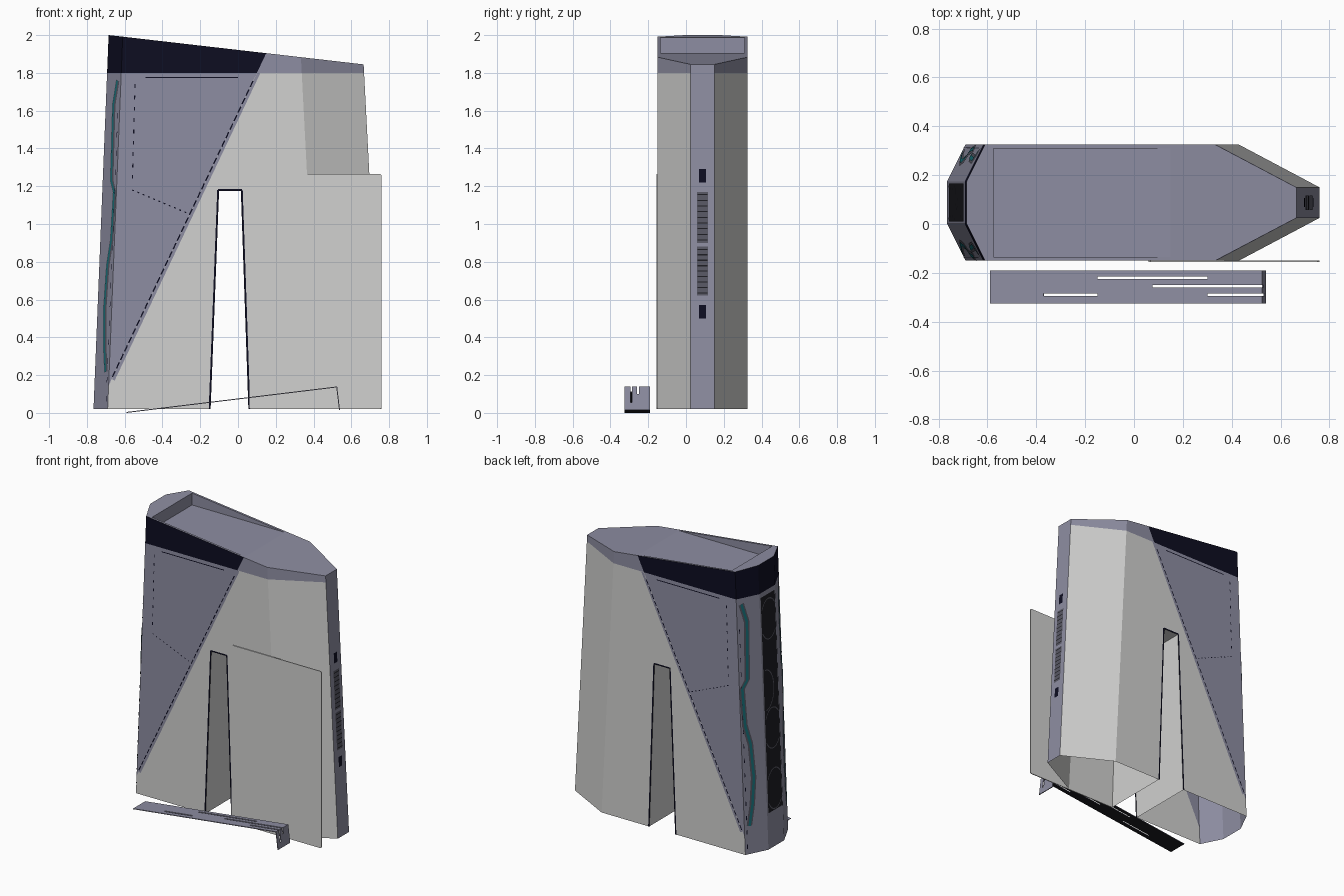
import bpy, bmesh, math
from mathutils import Vector

cube = bpy.data.objects.get("Cube")
if cube:
    bpy.data.objects.remove(cube)


def material(name, r, g, b):
    m = bpy.data.materials.new(name)
    m.use_nodes = True
    m.diffuse_color = (r, g, b, 1)
    m.node_tree.nodes["Principled BSDF"].inputs["Base Color"].default_value = (r, g, b, 1)
    return m


GREY = material("light grey", 0.64, 0.64, 0.63)
SLATE = material("slate", 0.27, 0.27, 0.36)
NAVY = material("dark navy", 0.004, 0.004, 0.015)
TEAL = material("teal", 0.01, 0.17, 0.2)
SHADE = material("deep slate", 0.1, 0.1, 0.13)
BLACK = material("near black", 0.012, 0.012, 0.016)

BASE, BAND, MID = 0.02, 1.8, 0.0875
FRONT, BACK = -0.15, 0.325


def finish(bm, name, *mats):
    me = bpy.data.meshes.new(name)
    bm.to_mesh(me)
    bm.free()
    for m in mats:
        me.materials.append(m)
    ob = bpy.data.objects.new(name, me)
    bpy.context.collection.objects.link(ob)
    return ob


def cut(bm, rule, co, no, **kw):
    faces = [f for f in bm.faces if rule(f)]
    geom = set(faces)
    for f in faces:
        geom.update(f.edges, f.verts)
    return bmesh.ops.bisect_plane(bm, geom=list(geom), dist=1e-5, plane_co=co, plane_no=no, **kw)


def roof_z(x):
    return 1.845 + (0.665 - x) * 0.115


def left_x(x, z):
    return x + 0.0404 * (z - BASE)


def right_x(x, z):
    return x - 0.052 * (z - BASE)


# ---- Tower shell: leaning eight-sided loft, open below ----
half = [(-0.765, 0.0), (-0.69, FRONT), (0.43, FRONT), (0.76, 0.025)]
plan = half + [(x, 2 * MID - y) for x, y in reversed(half)]
bm = bmesh.new()
rings = [[bm.verts.new(((left_x if x < 0 else right_x)(x, z), y, z)) for x, y in plan]
         for z in (BASE, 2.1)]
for i in range(8):
    j = (i + 1) % 8
    bm.faces.new((rings[0][i], rings[0][j], rings[1][j], rings[1][i]))
res = cut(bm, lambda f: True, (0.665, 0, 1.845), (0.115, 0, 1), clear_outer=True)
bmesh.ops.contextual_create(bm, geom=[e for e in res["geom_cut"] if isinstance(e, bmesh.types.BMEdge)])
bmesh.ops.recalc_face_normals(bm, faces=bm.faces)
bm.normal_update()


def is_roof(f):
    return abs(f.normal.z) > 0.5


def is_flank(f):
    return abs(f.normal.y) > 0.95


def beyond_seam(x, z):
    return (x - 0.1) * 2.11 < z - BAND


# Colour borders, notch edges and roof pocket edges
NOTCH = [(-0.15, BASE), (-0.105, 1.18), (0.02, 1.18), (0.06, BASE)]
cut(bm, lambda f: not is_roof(f), (0, 0, BAND), (0, 0, 1))
cut(bm, is_flank, (0.1, 0, BAND), (2.11, 0, -1))
for (xa, za), (xb, zb) in zip(NOTCH, NOTCH[1:]):
    cut(bm, is_flank, (xa, 0, za), (zb - za, 0, xa - xb))
PX0, PX1, PY0, PY1 = -0.575, 0.15, -0.135, 0.31
for x in (PX0, PX1):
    cut(bm, is_roof, (x, 0, 0), (1, 0, 0))
for y in (PY0, PY1):
    cut(bm, lambda f: is_roof(f) and PX0 < f.calc_center_median().x < PX1, (0, y, 0), (0, 1, 0))

drop = []
for f in bm.faces:
    c, n = f.calc_center_median(), f.normal
    f.material_index = 1
    if is_roof(f):
        if PX0 < c.x < PX1 and PY0 < c.y < PY1:
            drop.append(f)
    elif n.x < -0.5 or (is_flank(f) and beyond_seam(c.x, c.z)):
        f.material_index = 2 if c.z > BAND else 1
    elif n.x < 0.9 and c.z < BAND:
        f.material_index = 0
    lo = -0.15 + 0.0388 * (c.z - BASE)
    hi = 0.06 - 0.0345 * (c.z - BASE)
    if is_flank(f) and c.z < 1.18 and lo < c.x < hi:
        drop.append(f)
bmesh.ops.delete(bm, geom=drop, context="FACES")


def add(idx, *pts):
    bm.faces.new([bm.verts.new(p) for p in pts]).material_index = idx


# Tunnel lining
for (xa, za), (xb, zb) in zip(NOTCH, NOTCH[1:]):
    add(0, (xa, FRONT, za), (xb, FRONT, zb), (xb, BACK, zb), (xa, BACK, za))
# Roof pocket: level floor, end wall and tapering sides
z0, z1 = roof_z(PX1), roof_z(PX0)
add(1, (PX0, PY0, z0), (PX1, PY0, z0), (PX1, PY1, z0), (PX0, PY1, z0))
add(1, (PX0, PY0, z0), (PX0, PY1, z0), (PX0, PY1, z1), (PX0, PY0, z1))
for y in (PY0, PY1):
    add(1, (PX0, y, z0), (PX1, y, z0), (PX0, y, z1))
bmesh.ops.remove_doubles(bm, verts=bm.verts, dist=1e-4)
bmesh.ops.recalc_face_normals(bm, faces=bm.faces)
finish(bm, "tower_shell", GREY, SLATE, NAVY)


# ---- Thin surface details ----
def ribbons(name, paths, n, width, mat, lift=0.003):
    """Flat mitred strips following paths that lie on a plane of normal n."""
    n = Vector(n).normalized()
    bm = bmesh.new()
    for path in paths:
        p = [Vector(q) for q in path]
        prev = None
        for i, q in enumerate(p):
            t = (p[min(i + 1, len(p) - 1)] - p[max(i - 1, 0)]).normalized()
            s = n.cross(t).normalized() * width / 2
            pair = [bm.verts.new(q + s + n * lift), bm.verts.new(q - s + n * lift)]
            if prev:
                bm.faces.new((prev[0], prev[1], pair[1], pair[0]))
            prev = pair
    bmesh.ops.recalc_face_normals(bm, faces=bm.faces)
    return finish(bm, name, mat)


def dashes(a, b, step=0.03, size=0.01):
    a, b = Vector(a), Vector(b)
    d = (b - a).normalized()
    return [(a + d * k * step, a + d * (k * step + size)) for k in range(int((b - a).length / step))]


STRIP = [(-0.635, 1.76), (-0.656, 1.63), (-0.667, 1.23), (-0.652, 1.17), (-0.667, 0.915),
         (-0.688, 0.78), (-0.704, 0.545), (-0.704, 0.36), (-0.698, 0.217)]
for side, y, s in (("front", FRONT, -1), ("back", BACK, 1)):
    def at(x, z):
        return (x, y, z)

    def corner(x, z):
        u = (left_x(-0.69, z) - x) / 0.075
        return (x, y - s * 0.15 * u, z)

    out = (0, s, 0)
    ribbons(side + "_seam_trim", [(at(-0.66, 0.175), at(0.11, 1.8))], out, 0.016, SLATE)
    ribbons(side + "_seam_stitches", dashes(at(-0.665, 0.19), at(0.1, 1.8), 0.05, 0.035), out, 0.007, NAVY, 0.004)
    ribbons(side + "_notch_rim", [[at(*p) for p in NOTCH[i:i + 2]] for i in range(3)], out, 0.01, NAVY)
    ribbons(side + "_panel_slot", [(at(-0.49, 1.775), at(0.0, 1.775))], out, 0.006, NAVY)
    ribbons(side + "_panel_dots", dashes(at(-0.545, 1.74), at(-0.56, 1.2), 0.06, 0.02)
            + dashes(at(-0.56, 1.18), at(-0.25, 1.05)), out, 0.006, NAVY)
    tilt = (-0.9, s * 0.45, 0.036)
    path = [corner(x, z) for x, z in STRIP]
    ribbons(side + "_light_channel", [path], tilt, 0.04, SHADE, 0.002)
    ribbons(side + "_light_strip", [path], tilt, 0.018, TEAL, 0.005)
    ribbons(side + "_corner_dots", dashes(corner(left_x(-0.697, 0.06), 0.06),
            corner(left_x(-0.697, 1.75), 1.75), 0.1, 0.03), tilt, 0.006, NAVY)


# ---- Tall end: dark fan panel with clipped rings ----
def tall(y, z):
    return (left_x(-0.765, z), y, z)


def narrow(y, z):
    return (right_x(0.76, z), y, z)


TALL_N, NARROW_N = (-1, 0, 0.04), (1, 0, 0.052)
ribbons("fan_panel", [(tall(MID, 0.27), tall(MID, 1.77))], TALL_N, 0.155, BLACK)
arcs = []
for cy, cz in ((MID, 1.6), (0.15, 1.12), (MID, 0.84), (MID, 0.42)):
    pts = [(cy + 0.09 * math.cos(k * math.pi / 20), cz + 0.14 * math.sin(k * math.pi / 20)) for k in range(41)]
    arcs += [(tall(*a), tall(*b)) for a, b in zip(pts, pts[1:])
             if max(abs(a[0] - MID), abs(b[0] - MID)) < 0.075]
ribbons("fan_rings", arcs, TALL_N, 0.007, SHADE, 0.006)

# ---- Narrow end: louvres and ports ----
for k, (za, zb) in enumerate(((0.62, 0.88), (0.9, 1.17))):
    ribbons(f"louvre_bed_{k}", [(narrow(MID, za), narrow(MID, zb))], NARROW_N, 0.06, SHADE)
    rows = [za + (zb - za) * (i + 0.5) / 9 for i in range(9)]
    ribbons(f"louvre_gaps_{k}", [(narrow(0.06, z), narrow(0.115, z)) for z in rows], NARROW_N, 0.006, BLACK, 0.005)
for k, z in enumerate((0.5, 1.22)):
    ribbons(f"port_{k}", [(narrow(MID, z), narrow(MID, z + 0.07))], NARROW_N, 0.036, NAVY)

# ---- Loose side panel with clipped corners ----
bm = bmesh.new()
x0, x1, za, zb, r = 0.06, 0.76, BASE, 1.265, 0.008
outline = [(x0 + r, za), (x1 - r, za), (x1, za + r), (x1, zb - r),
           (x1 - r, zb), (x0 + r, zb), (x0, zb - r), (x0, za + r)]
f = bm.faces.new([bm.verts.new((x, -0.156, z)) for x, z in outline])
ext = bmesh.ops.extrude_face_region(bm, geom=[f])
bmesh.ops.translate(bm, verts=[v for v in ext["geom"] if isinstance(v, bmesh.types.BMVert)], vec=(0, 0.006, 0))
bmesh.ops.recalc_face_normals(bm, faces=bm.faces)
finish(bm, "side_panel", GREY)

# ---- Slotted ramp plate with a turned-down end ----
bm = bmesh.new()
fold = [(-0.59, 0.005), (0.525, 0.14), (0.54, 0.015)]
rows = [[bm.verts.new((x, y, z)) for x, z in fold] for y in (-0.325, -0.19)]
for i in range(2):
    bm.faces.new((rows[0][i], rows[0][i + 1], rows[1][i + 1], rows[1][i]))
# Each slot: start x, end x, centre y, lowest z on the turned-down end
SLOTS = [(-0.15, 0.3, -0.22, 1), (0.075, 0.55, -0.255, 0.1), (-0.37, -0.15, -0.29, 1), (0.3, 0.55, -0.29, 0.055)]
bm.normal_update()
for xa, xb, y, z in SLOTS:
    for x in (xa, xb):
        cut(bm, lambda f: is_roof(f), (x, 0, 0), (1, 0, 0))
    for yy in (y - 0.005, y + 0.005):
        cut(bm, lambda f: True, (0, yy, 0), (0, 1, 0))
    cut(bm, lambda f: not is_roof(f), (0, 0, z), (0, 0, 1))
holes = []
for f in bm.faces:
    c = f.calc_center_median()
    if any(xa < c.x < xb and abs(c.y - y) < 0.005 and (is_roof(f) or c.z > z) for xa, xb, y, z in SLOTS):
        holes.append(f)
bmesh.ops.delete(bm, geom=holes, context="FACES")
bmesh.ops.solidify(bm, geom=bm.faces[:], thickness=0.005)
bmesh.ops.recalc_face_normals(bm, faces=bm.faces)
bm.normal_update()
for f in bm.faces:
    f.material_index = 1 if f.normal.z < -0.5 else 0
finish(bm, "ramp_plate", SLATE, BLACK)
